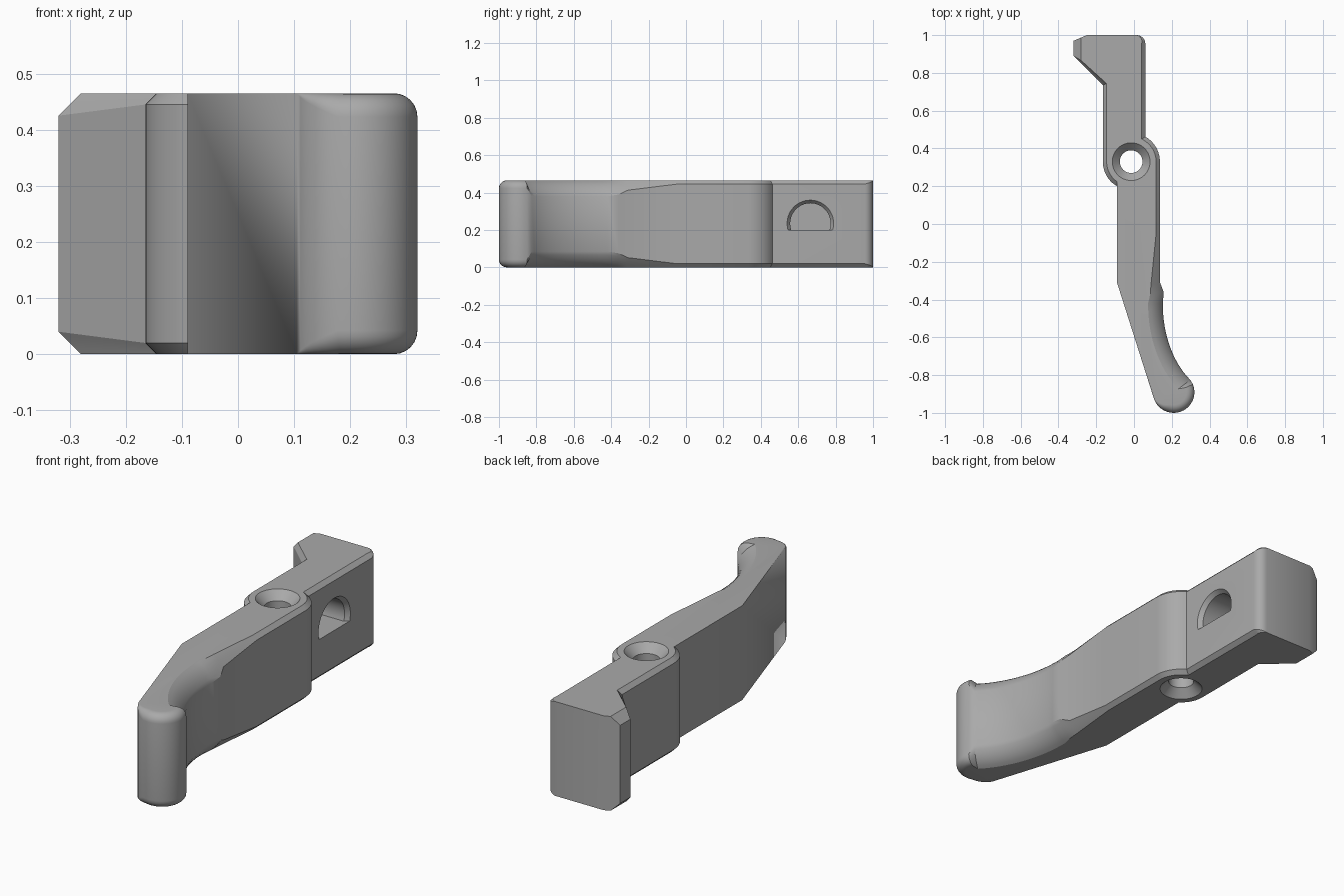
import bpy, bmesh, math
from mathutils import Vector
from mathutils.geometry import interpolate_bezier

if "Cube" in bpy.data.objects:
    bpy.data.objects.remove(bpy.data.objects["Cube"])

HEIGHT = 0.465
PIVOT = (-0.015, 0.33)
STEPS = 6

metal = bpy.data.materials.new("plain grey")
metal.use_nodes = True
grey = (0.4, 0.4, 0.4, 1)
metal.diffuse_color = grey
metal.node_tree.nodes["Principled BSDF"].inputs["Base Color"].default_value = grey


def arc(center, radius, start, end, count):
    angles = [math.radians(start + (end - start) * i / count) for i in range(count + 1)]
    return [Vector((center[0] + radius * math.cos(a), center[1] + radius * math.sin(a))) for a in angles]


def loft(name, rings):
    """Skin a stack of equal rings and close both ends."""
    bm = bmesh.new()
    layers = [[bm.verts.new(p) for p in ring] for ring in rings]
    for low, high in zip(layers, layers[1:]):
        for i in range(len(low)):
            bm.faces.new((low[i - 1], low[i], high[i], high[i - 1]))
    bm.faces.new(layers[0])
    bm.faces.new(layers[-1])
    bmesh.ops.remove_doubles(bm, verts=bm.verts, dist=1e-5)
    bmesh.ops.recalc_face_normals(bm, faces=bm.faces)
    mesh = bpy.data.meshes.new(name)
    bm.to_mesh(mesh)
    bm.free()
    mesh.materials.append(metal)
    obj = bpy.data.objects.new(name, mesh)
    bpy.context.collection.objects.link(obj)
    return obj


# Outline, clockwise: point, edge inset, edge depth, roundness, inset direction
outline = []


def add(point, inset=0.0, depth=None, roundness=0.0, direction=None):
    depth = inset if depth is None else depth
    outline.append((Vector(point), inset, depth, roundness, direction))


# Hook tip and back end
add((-0.32, 0.89), 0.04, 0.04, 0, Vector((1, -0.6)))
add((-0.32, 0.97), 0.04, 0.04, 0, Vector((1, 0.43)))
add((-0.25, 1.0))
for i, p in enumerate(arc((0.015, 0.955), 0.045, 90, 0, 6)):
    add(p, 0.02 * i / 6)

# Pivot bulge and left flank
for p in arc(PIVOT, 0.152, 60, 0, 10):
    add(p, 0.02)
add((0.137, -0.05), 0.02)
add((0.138, -0.31), 0.048, 0.052)
add((0.157, -0.36), 0.07, 0.075, 0.3)

# Scooped finger grip
grip = interpolate_bezier(Vector((0.153, -0.42)), Vector((0.15, -0.6)),
                          Vector((0.22, -0.75)), Vector((0.298, -0.825)), 18)
for p in grip:
    add(p.to_2d(), 0.078, 0.085, 0.5)

# Rounded tip, its edge fading out on the right flank
tip = arc((0.21, -0.89), 0.11, 22, -163, 20)
for i, p in enumerate(tip):
    add(p, 0.042 * min(1, (20 - i) / 6), None, 1)

# Right flank and far side of the pivot bulge
add((-0.09, -0.31))
bulge = arc(PIVOT, 0.15, 240, 180, 10)
add(bulge[0], 0.02, 0.02, 0, Vector((0, 1)))
for p in bulge[1:]:
    add(p, 0.02)
add((-0.165, 0.735), 0.02)


def edge_ring(t, top):
    """Outline pulled inwards by the edge treatment at stage t."""
    ring = []
    for i, (p, inset, depth, roundness, direction) in enumerate(outline):
        before = (p - outline[i - 1][0]).normalized()
        after = (outline[(i + 1) % len(outline)][0] - p).normalized()
        if direction is None:
            n1, n2 = Vector((before.y, -before.x)), Vector((after.y, -after.x))
            direction = (n1 + n2) / (1 + n1.dot(n2))
        a = t * math.pi / 2
        across = (1 - roundness) * t + roundness * (1 - math.cos(a))
        down = depth * ((1 - roundness) * (1 - t) + roundness * (1 - math.sin(a)))
        q = p + direction * inset * across
        ring.append((q.x, q.y, HEIGHT - down if top else down))
    return ring


stages = [i / STEPS for i in range(STEPS + 1)]
lever = loft("lever_body", [edge_ring(t, False) for t in reversed(stages)]
             + [edge_ring(t, True) for t in stages])

# Pivot hole, countersunk at both ends
hole_profile = [(-0.01, 0.11), (0.04, 0.06), (HEIGHT - 0.04, 0.06), (HEIGHT + 0.01, 0.11)]
pivot_cutter = loft("pivot_cutter", [[(p.x, p.y, z) for p in arc(PIVOT, r, 0, 352.5, 47)]
                                     for z, r in hole_profile])

# D-shaped spring pocket with a chamfered mouth
pocket_rings = []
for x, r in ((0.07, 0.132), (0.04, 0.108), (-0.1, 0.108)):
    dip = math.degrees(math.asin(0.035 / r))
    pocket_rings.append([(x, p.x, p.y) for p in arc((0.665, 0.235), r, -dip, 180 + dip, 32)])
pocket_cutter = loft("pocket_cutter", pocket_rings)

bpy.context.view_layer.objects.active = lever
lever.select_set(True)
for cutter in (pivot_cutter, pocket_cutter):
    cutter.hide_render = True
    cut = lever.modifiers.new("cut", "BOOLEAN")
    cut.operation = "DIFFERENCE"
    cut.solver = "EXACT"
    cut.object = cutter
    bpy.ops.object.modifier_apply(modifier=cut.name)
    bpy.data.objects.remove(cutter)

bpy.ops.object.shade_smooth_by_angle(angle=math.radians(25))
